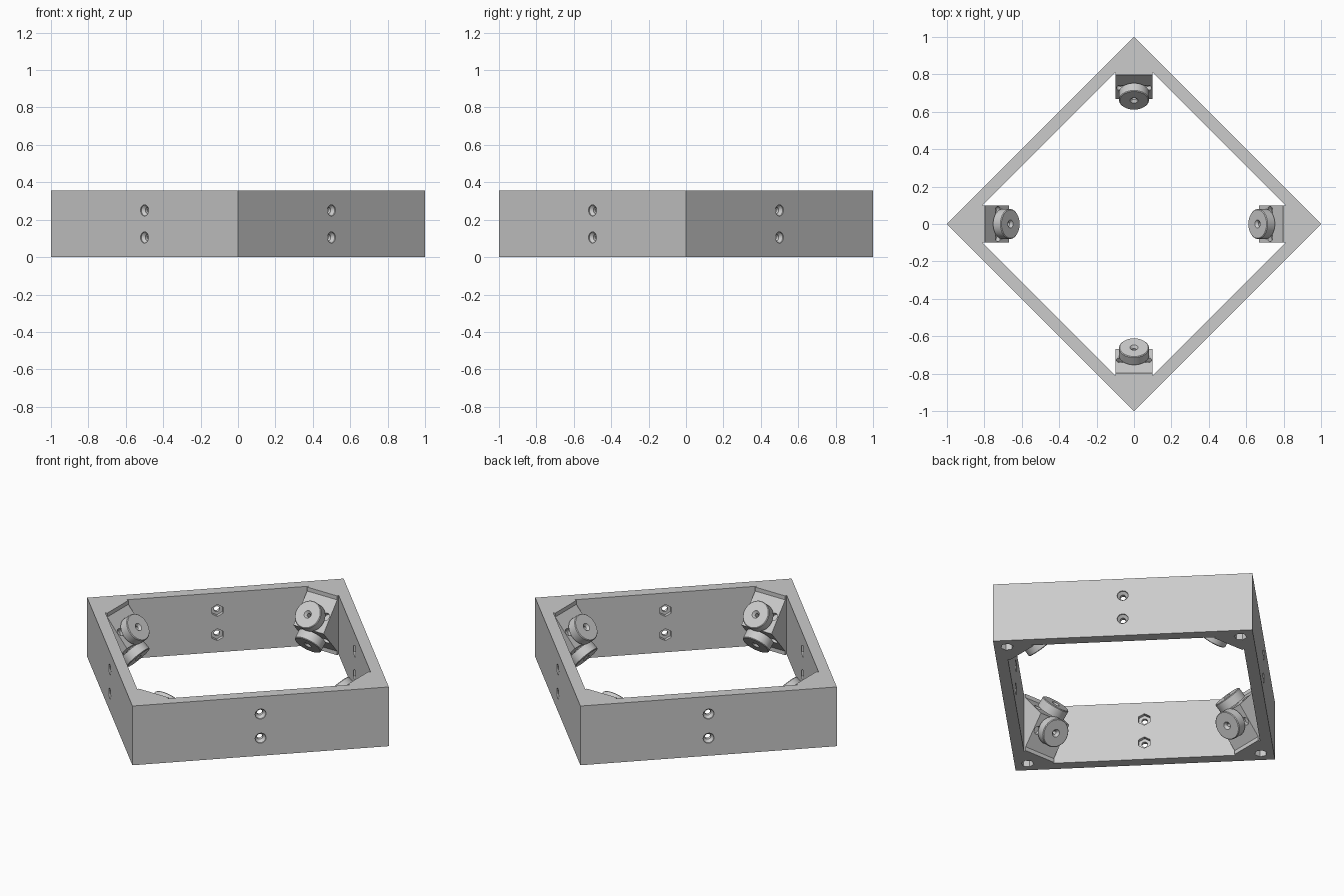
import bpy, bmesh, math
from mathutils import Matrix, Vector

cube = bpy.data.objects.get("Cube")
if cube:
    bpy.data.objects.remove(cube, do_unlink=True)

HEIGHT = 0.355
MID = HEIGHT / 2

grey = bpy.data.materials.new("light grey")
grey.use_nodes = True
grey.diffuse_color = (0.6, 0.6, 0.6, 1)
grey.node_tree.nodes["Principled BSDF"].inputs["Base Color"].default_value = (0.6, 0.6, 0.6, 1)


def finish(name, bm):
    bmesh.ops.recalc_face_normals(bm, faces=bm.faces)
    mesh = bpy.data.meshes.new(name)
    bm.to_mesh(mesh)
    bm.free()
    mesh.materials.append(grey)
    obj = bpy.data.objects.new(name, mesh)
    bpy.context.collection.objects.link(obj)
    return obj


def lathe(bm, profile, matrix, sides=32, ring=False):
    """Spin (radius, height) points about local z; cap the ends or close the loop."""
    rings = []
    for r, h in profile:
        rings.append([bm.verts.new(matrix @ Vector((
            r * math.cos(math.tau * i / sides), r * math.sin(math.tau * i / sides), h)))
            for i in range(sides)])
    pairs = list(zip(rings, rings[1:]))
    if ring:
        pairs.append((rings[-1], rings[0]))
    else:
        bm.faces.new(rings[0])
        bm.faces.new(rings[-1])
    for a, b in pairs:
        for i in range(sides):
            j = (i + 1) % sides
            bm.faces.new((a[i], a[j], b[j], b[i]))


def prism(bm, points, direction):
    """Extrude a closed outline along a direction."""
    face = bm.faces.new([bm.verts.new(p) for p in points])
    new = bmesh.ops.extrude_face_region(bm, geom=[face])["geom"]
    bmesh.ops.translate(bm, vec=direction,
                        verts=[v for v in new if isinstance(v, bmesh.types.BMVert)])


def cut(obj, cutter):
    mod = obj.modifiers.new("cut", 'BOOLEAN')
    mod.operation = 'DIFFERENCE'
    mod.solver = 'EXACT'
    mod.object = cutter
    select(obj)
    bpy.ops.object.modifier_apply(modifier=mod.name)
    bpy.data.objects.remove(cutter, do_unlink=True)


def select(obj):
    bpy.ops.object.select_all(action='DESELECT')
    obj.select_set(True)
    bpy.context.view_layer.objects.active = obj


def smooth(obj):
    select(obj)
    bpy.ops.object.shade_smooth_by_angle(angle=math.radians(30))


def turn(degrees):
    return Matrix.Rotation(math.radians(degrees), 4, 'Z')


CORNERS = {"left": 0, "back": 90, "right": 180, "front": 270}

# Square frame with solid corners
bm = bmesh.new()
outer, inner = [], []
for a in CORNERS.values():
    outer.append(bm.verts.new(turn(a) @ Vector((1, 0, 0))))
    inner.append([bm.verts.new(turn(a) @ Vector((x, y, 0)))
                  for x, y in ((0.81, -0.1), (0.797, -0.1), (0.797, 0.1), (0.81, 0.1))])
for i in range(4):
    j = (i + 1) % 4
    bm.faces.new([outer[i]] + inner[i][::-1])
    bm.faces.new((outer[i], outer[j], inner[j][0], inner[i][3]))
new = bmesh.ops.extrude_face_region(bm, geom=bm.faces[:])["geom"]
bmesh.ops.translate(bm, vec=(0, 0, HEIGHT),
                    verts=[v for v in new if isinstance(v, bmesh.types.BMVert)])
frame = finish("frame", bm)

# Countersunk screw holes and hexagonal nut pockets in the walls and corners
holes, pockets = bmesh.new(), bmesh.new()
for a in CORNERS.values():
    for z in (0.105, 0.25):
        m = turn(a + 45) @ Matrix.Translation((0, 0, z)) @ Matrix.Rotation(math.pi / 2, 4, 'Y')
        lathe(holes, [(0.016, 0.6), (0.016, 0.685), (0.03, 0.7), (0.03, 0.72)], m, 24)
        lathe(pockets, [(0.036, 0.6), (0.036, 0.665)], m, 6)
    lathe(pockets, [(0.035, -0.02), (0.035, 0.06)],
          turn(a) @ Matrix.Translation((0.9, 0, 0)), 6)
cut(frame, finish("pocket_cutter", pockets))
cut(frame, finish("hole_cutter", holes))
smooth(frame)

# Wedge mounts, each with a disc on its upper and lower slanted face
normal = Vector((-0.77, 0, 0.64)).normalized()
tilt = normal.to_track_quat('Z', 'Y').to_matrix().to_4x4()
flip = Matrix.Translation((0, 0, HEIGHT)) @ Matrix.Scale(-1, 4, (0, 0, 1))
disc = [(0.08, -0.055), (0.08, -0.004), (0.076, 0), (0.022, 0), (0.01, -0.014),
        (0.01, -0.05), (0, -0.05)]
for corner, a in CORNERS.items():
    bm = bmesh.new()
    prism(bm, [turn(a) @ Vector((x, -0.1, z)) for x, z in
               ((0.85, 0.02), (0.8, 0.02), (0.667, MID), (0.8, HEIGHT - 0.02),
                (0.85, HEIGHT - 0.02))], turn(a) @ Vector((0, 0.2, 0)))
    mount = finish(corner + "_mount", bm)

    bolt_holes = bmesh.new()
    for level, side in (("upper", Matrix.Identity(4)), ("lower", flip)):
        base = turn(a) @ side
        for y in (-0.072, 0.072):
            lathe(bolt_holes, [(0.022, -0.03), (0.022, 0.03)],
                  base @ Matrix.Translation((0.727, y, 0.25)) @ tilt, 20)
        bm = bmesh.new()
        place = base @ Matrix.Translation((0.66, 0, 0.27)) @ tilt
        lathe(bm, disc[:-1] + [(0.01, -0.08), (0.03, -0.08), (0.03, -0.055)],
              place, 40, ring=True)
        smooth(finish(f"{corner}_{level}_disc", bm))
    cut(mount, finish("bolt_cutter", bolt_holes))
    smooth(mount)
